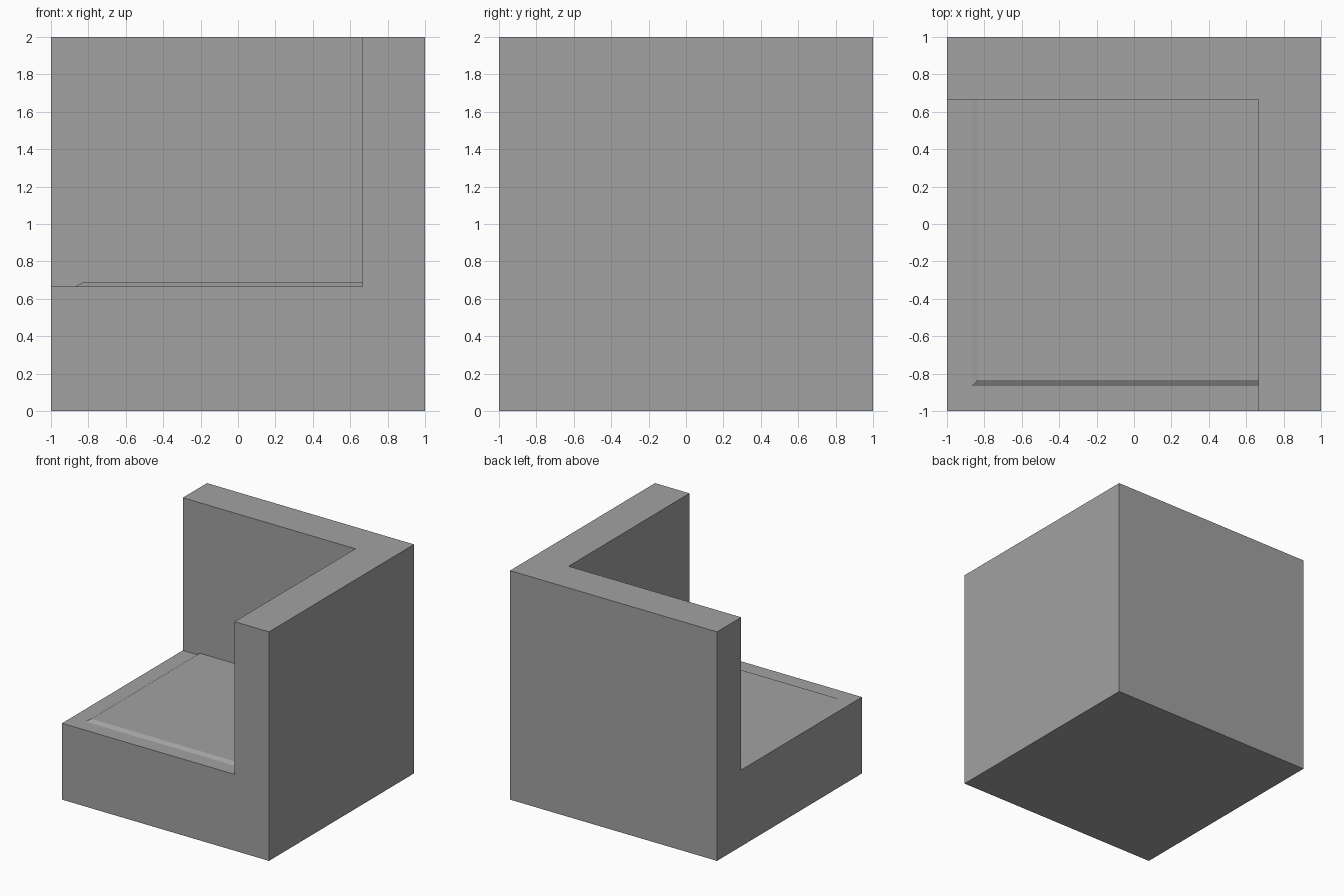
import bpy
import bmesh
from mathutils import Vector

SEAT = 2 / 3      # height of the seat block
INNER = 2 / 3     # inner faces of the two walls
PAD_EDGE = -0.867
PAD_TOP = 0.686
BEVEL = 0.034

old = bpy.data.objects.get("Cube")
if old:
    bpy.data.objects.remove(old, do_unlink=True)

grey = bpy.data.materials.new("plain_grey")
grey.use_nodes = True
colour = (0.36, 0.36, 0.36, 1)
grey.diffuse_color = colour
for node in grey.node_tree.nodes:
    if node.type == "BSDF_PRINCIPLED":
        node.inputs["Base Color"].default_value = colour


def box(name, low, high, shape=None):
    """Axis-aligned box, optionally reshaped through its bmesh."""
    low, high = Vector(low), Vector(high)
    bm = bmesh.new()
    bmesh.ops.create_cube(bm, size=1)
    for v in bm.verts:
        v.co = (low + high) / 2 + v.co * (high - low)
    if shape:
        shape(bm)
    bmesh.ops.recalc_face_normals(bm, faces=bm.faces)
    mesh = bpy.data.meshes.new(name)
    bm.to_mesh(mesh)
    bm.free()
    mesh.materials.append(grey)
    obj = bpy.data.objects.new(name, mesh)
    bpy.context.collection.objects.link(obj)
    return obj


def combine(target, tool, operation):
    """Apply a boolean, then remove the tool object."""
    tool.hide_render = True
    mod = target.modifiers.new(operation.lower(), "BOOLEAN")
    mod.operation = operation
    mod.solver = "EXACT"
    mod.object = tool
    bpy.context.view_layer.objects.active = target
    bpy.ops.object.modifier_apply(modifier=mod.name)
    bpy.data.objects.remove(tool, do_unlink=True)


def slope_pad(bm):
    """Slope the two open sides of the pad and root it in the seat."""
    for v in bm.verts:
        if v.co.z > SEAT + 0.001:
            for axis in (0, 1):
                if v.co[axis] < 0:
                    v.co[axis] += BEVEL
    bottom = min(bm.faces, key=lambda f: f.calc_center_median().z)
    new = bmesh.ops.extrude_face_region(bm, geom=[bottom])["geom"]
    for v in new:
        if isinstance(v, bmesh.types.BMVert):
            v.co.z -= 0.1
    if bottom.is_valid:
        bm.faces.remove(bottom)


# Solid block opened at the front and one side, leaving seat and two walls
chair = box("chair_body", (-1, -1, 0), (1, 1, 2))
combine(chair, box("opening", (-2, -2, SEAT), (INNER, INNER, 3)), "DIFFERENCE")

# Thin raised pad with sloped edges, running into both walls
pad = box("seat_pad", (PAD_EDGE, PAD_EDGE, SEAT), (0.8, 0.8, PAD_TOP), slope_pad)
combine(chair, pad, "UNION")
